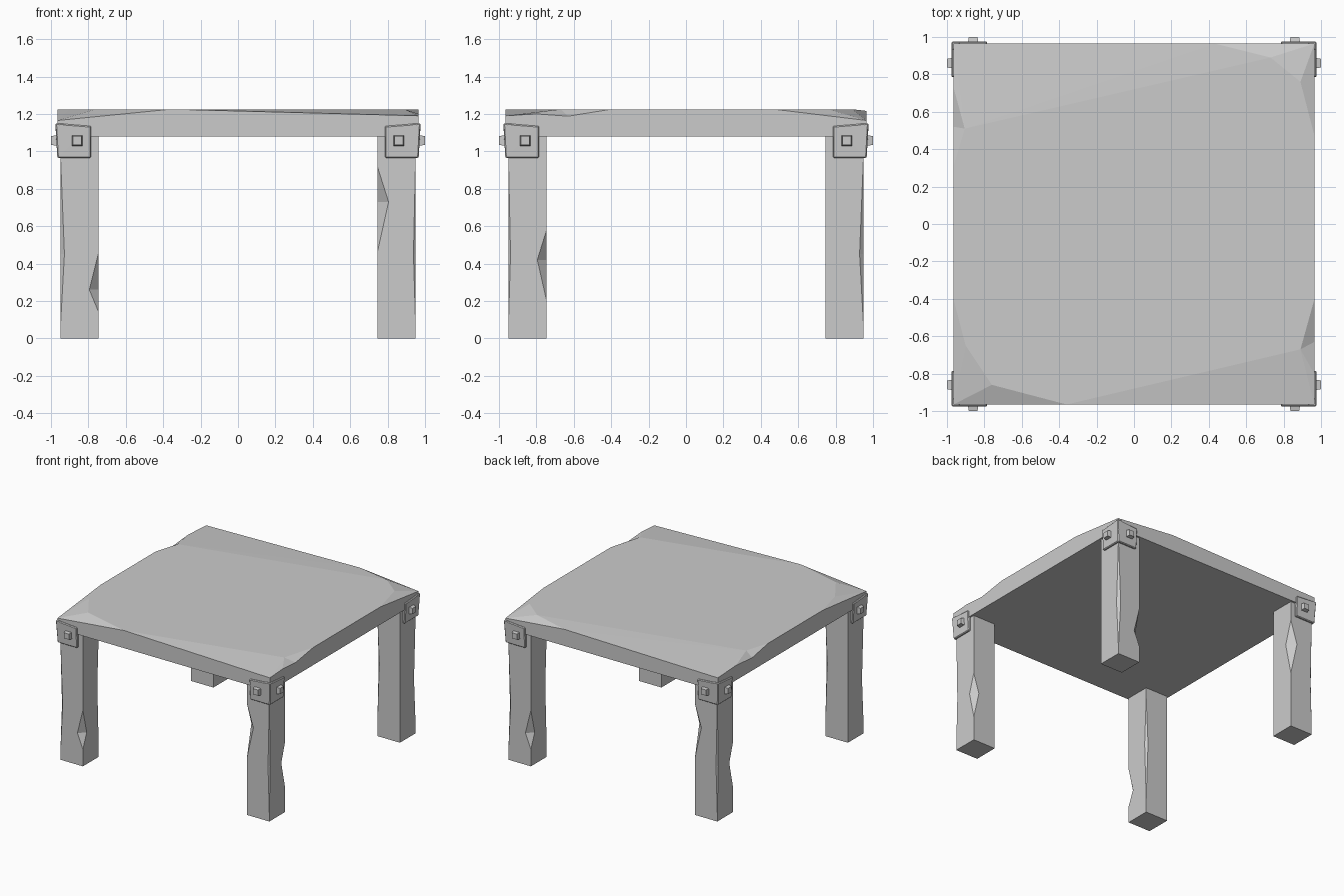
import bpy, bmesh
from mathutils import Vector

if "Cube" in bpy.data.objects:
    bpy.data.objects.remove(bpy.data.objects["Cube"])


def hull(name, pts, parts=1):
    """Object from the convex hull of each point list."""
    me = bpy.data.meshes.new(name)
    groups = [pts] if parts == 1 else pts
    bm = bmesh.new()
    for g in groups:
        vs = [bm.verts.new(p) for p in g]
        res = bmesh.ops.convex_hull(bm, input=vs)
        inner = [v for v in res["geom_interior"] if isinstance(v, bmesh.types.BMVert)]
        bmesh.ops.delete(bm, geom=inner, context='VERTS')
    bmesh.ops.dissolve_limit(bm, angle_limit=0.002, verts=bm.verts[:], edges=bm.edges[:])
    bmesh.ops.recalc_face_normals(bm, faces=bm.faces[:])
    bm.to_mesh(me)
    bm.free()
    ob = bpy.data.objects.new(name, me)
    bpy.context.collection.objects.link(ob)
    return ob


def chip(ob, e0, e1, p, q):
    """Knock a nick out of an edge: e0, e1 on the edge, p and q on its two faces."""
    e0, e1, p, q = map(Vector, (e0, e1, p, q))
    m = (p + q) / 2
    d = (p - q) * 2
    tri = [m, m + 2 * (e0 - m), m + 2 * (e1 - m)]
    cutter = hull("chip_cutter", [t + s * d for t in tri for s in (-1, 1)])
    cutter.hide_render = True
    mod = ob.modifiers.new("chip", 'BOOLEAN')
    mod.operation, mod.solver, mod.object = 'DIFFERENCE', 'EXACT', cutter
    bpy.context.view_layer.objects.active = ob
    bpy.ops.object.modifier_apply(modifier=mod.name)
    bpy.data.objects.remove(cutter)


# Worn slab top: lowered corners around a flat middle
W, T = 0.965, 1.225
pts = [(x, y, 1.08) for x in (-W, W) for y in (-W, W)]
pts += [(-W, -W, 1.165), (W, -W, 1.19), (W, W, 1.165), (-W, W, 1.19), (0.43, W, 1.216)]
pts += [(x, y, T) for x, y in [
    (-W, -0.4), (-0.9, -0.65), (-0.76, -0.86), (-0.36, -W), (0.89, -0.67), (W, -0.4),
    (W, 0.47), (0.89, 0.76), (0.73, 0.89), (-0.905, 0.51), (-W, 0.31)]]
top = hull("table_top", pts)
chip(top, (W, -0.8, 1.2), (W, -0.4, T), (0.89, -0.67, T), (W, -0.63, 1.188))
chip(top, (-W, 0.31, T), (-W, 0.73, 1.2025), (-0.905, 0.51, T), (-W, 0.52, 1.185))

# Legs: inner and outer offsets, chips as (x, y, z0, apex, z1, depth) per leg edge
I, O = 0.745, 0.95
wear_a = [(-I, -O, 0.14, 0.26, 0.46, 0.05), (-O, -O, 0.05, 0.45, 1.0, 0.022),
          (-I, -I, 0.1, 0.6, 1.0, 0.018)]
wear_b = [(I, -O, 0.46, 0.73, 0.92, 0.06), (O, -I, 0.2, 0.42, 0.58, 0.05),
          (O, -O, 0.05, 0.45, 1.0, 0.012)]
for name, sx, sy, wear, turn in [
        ("front_left_leg", -1, -1, wear_a, 1), ("back_right_leg", 1, 1, wear_a, -1),
        ("front_right_leg", 1, -1, wear_b, 1), ("back_left_leg", -1, 1, wear_b, -1)]:
    leg = hull(name, [(sx * a, sy * b, z) for a in (I, O) for b in (I, O) for z in (0, 1.1)])
    for x, y, z0, za, z1, d in wear:
        x, y = x * turn, y * turn
        ix = x - d if abs(x) == O and x > 0 or abs(x) == I and x < 0 else x + d
        iy = y - d if abs(y) == O and y > 0 or abs(y) == I and y < 0 else y + d
        chip(leg, (x, y, z0), (x, y, z1), (ix, y, za), (x, iy, za))

# Corner brackets with studs on both outer faces, mirrored to all four corners
plate = [(0.785, 0.965), (0.966, 0.965), (0.976, 1.15), (0.785, 1.135)]
face = [(a, 0.966 if z < 1 else 0.976, z) for a, z in plate]
back = [(a, 0.93, z) for a, z in plate]
stud = [(0.86 + i * r, y, 1.058 + k * r) for r, y in ((0.03, 0.96), (0.023, 1.0))
        for i in (-1, 1) for k in (-1, 1)]
for name, sx, sy in [("front_left", -1, -1), ("front_right", 1, -1),
                     ("back_left", -1, 1), ("back_right", 1, 1)]:
    for part, shape, bevel in (("bracket", face + back, 0.006), ("studs", stud, 0)):
        along_x = [(sx * a, sy * b, z) for a, b, z in shape]
        along_y = [(sx * b, sy * a, z) for a, b, z in shape]
        ob = hull(f"{name}_{part}", [along_x, along_y], parts=2)
        if bevel:
            mod = ob.modifiers.new("bevel", 'BEVEL')
            mod.width, mod.segments = bevel, 1
